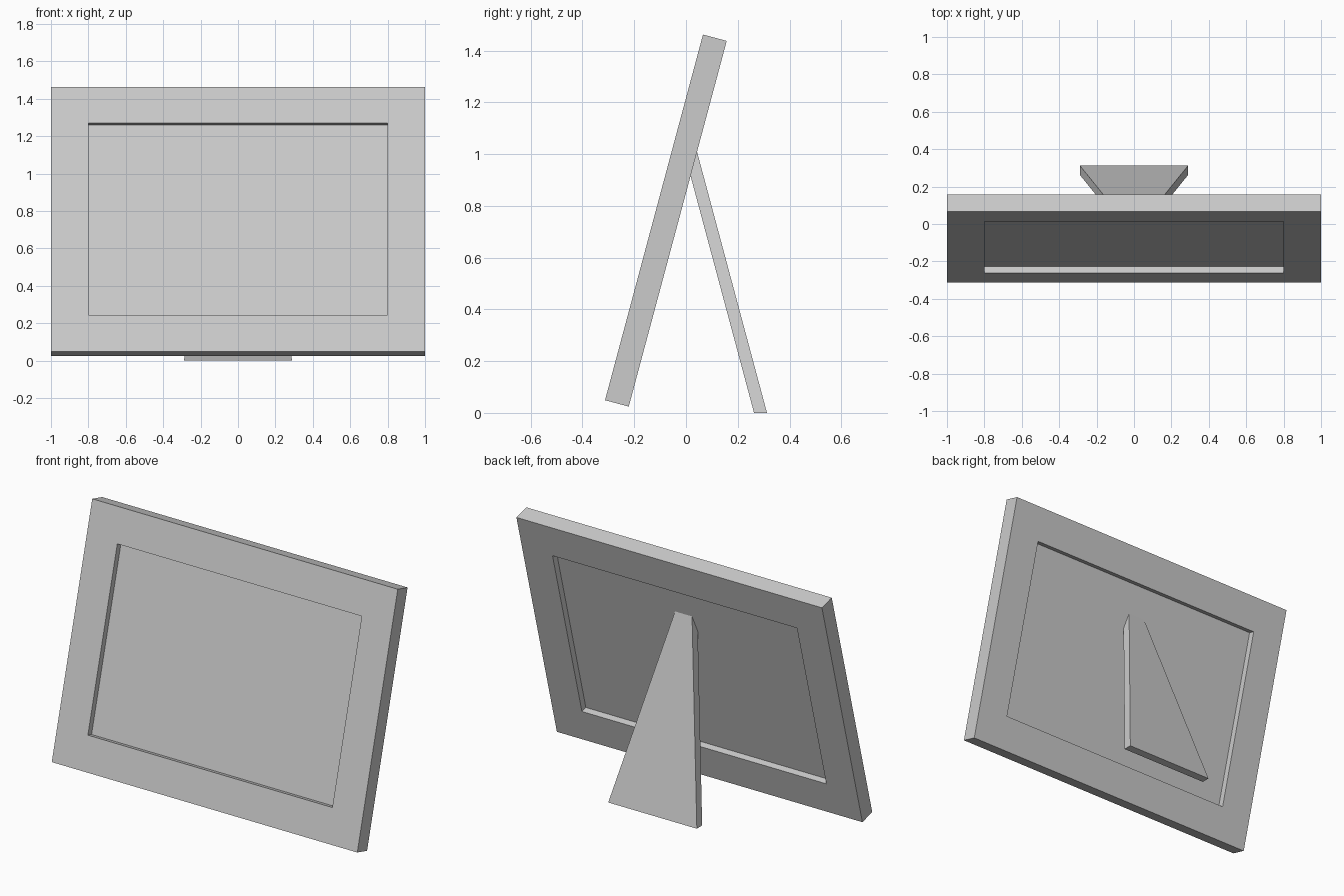
import bpy, bmesh, math
from mathutils import Matrix

if "Cube" in bpy.data.objects:
    bpy.data.objects.remove(bpy.data.objects["Cube"])

TILT = math.radians(15)
W, H, T, BORDER = 1.0, 1.463, 0.095, 0.2      # half width, height, thickness, border
PLACE = Matrix.Translation((0, -0.313, 0.049)) @ Matrix.Rotation(-TILT, 4, 'X')


def finish(name, bm, matrix=None):
    bmesh.ops.recalc_face_normals(bm, faces=bm.faces)
    mesh = bpy.data.meshes.new(name)
    bm.to_mesh(mesh)
    bm.free()
    obj = bpy.data.objects.new(name, mesh)
    bpy.context.collection.objects.link(obj)
    if matrix:
        obj.matrix_world = matrix
    return obj


def bridge(bm, a, b):
    for i in range(len(a)):
        j = (i + 1) % len(a)
        bm.faces.new((a[i], a[j], b[j], b[i]))


def rect(bm, y, inset):
    x, lo, hi = W - inset, inset, H - inset
    return [bm.verts.new(p) for p in ((-x, y, lo), (x, y, lo), (x, y, hi), (-x, y, hi))]


# Frame: rectangular ring, leaning back
bm = bmesh.new()
loops = [rect(bm, 0, 0), rect(bm, T, 0), rect(bm, T, BORDER), rect(bm, 0, BORDER)]
for k in range(4):
    bridge(bm, loops[k], loops[(k + 1) % 4])
finish("frame", bm, PLACE)

# Picture panel: recessed from both sides of the opening
bm = bmesh.new()
front, back = rect(bm, 0.036, BORDER), rect(bm, 0.057, BORDER)
bridge(bm, front, back)
bm.faces.new(front)
bm.faces.new(back)
finish("picture_panel", bm, PLACE)

# Back stand: tapered leg, flat on the ground, top end meeting the panel
slope = math.tan(TILT)


def leg_point(y0, z):
    return 0.29 - 0.2165 * z, y0 - slope * z, z


bm = bmesh.new()
profile = [leg_point(0.263, 0), leg_point(0.313, 0), leg_point(0.313, 1.09), leg_point(0.263, 0.998)]
left = [bm.verts.new((-x, y, z)) for x, y, z in profile]
right = [bm.verts.new((x, y, z)) for x, y, z in profile]
bridge(bm, left, right)
bm.faces.new(left)
bm.faces.new(right)
finish("back_stand", bm)
